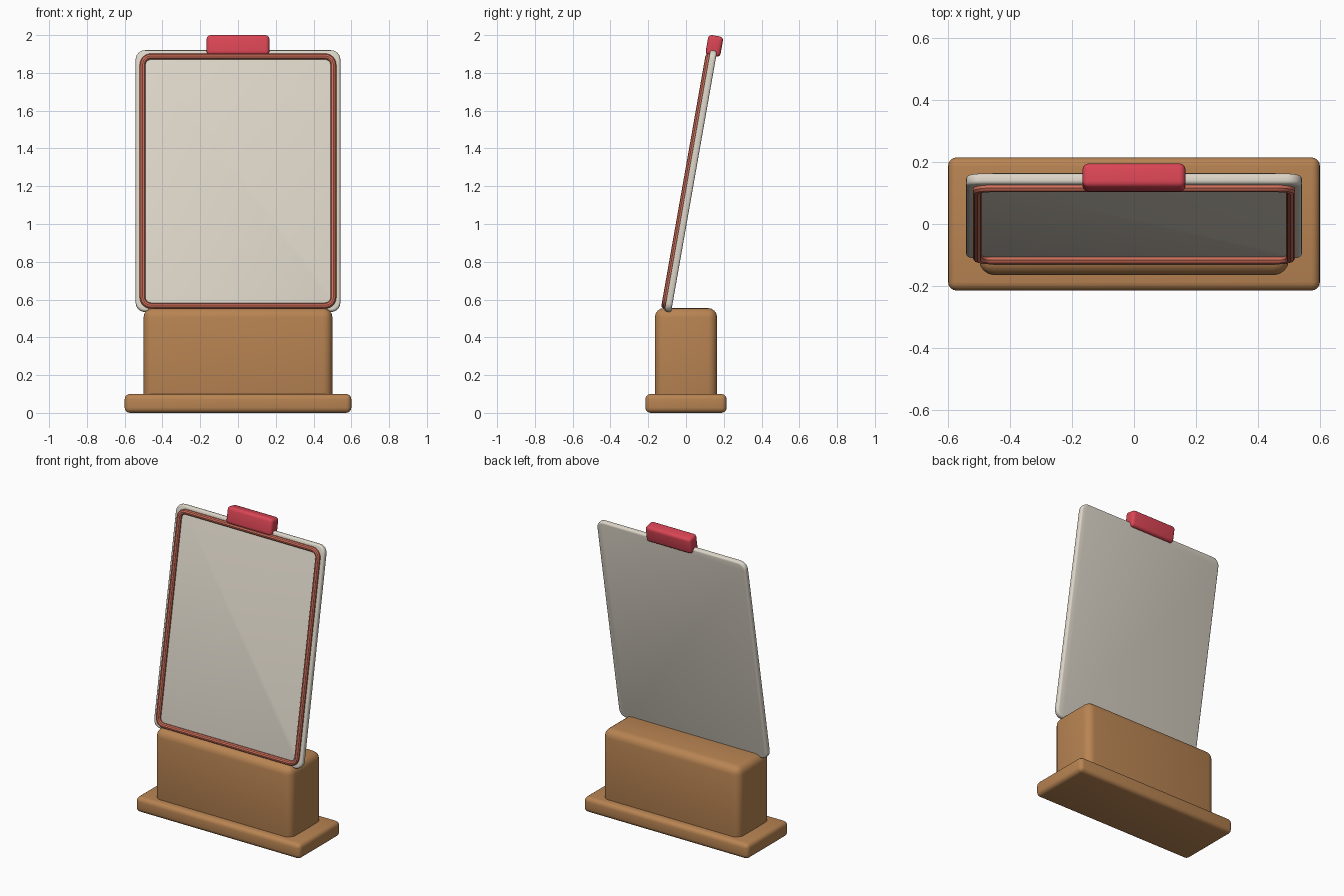
import bpy, bmesh, math
from mathutils import Matrix, Vector

if "Cube" in bpy.data.objects:
    bpy.data.objects.remove(bpy.data.objects["Cube"], do_unlink=True)

TILT = math.radians(-10)


def material(name, rgb):
    mat = bpy.data.materials.new(name)
    mat.use_nodes = True
    mat.diffuse_color = (*rgb, 1)
    mat.node_tree.nodes["Principled BSDF"].inputs["Base Color"].default_value = (*rgb, 1)
    return mat


wood = material("warm wood", (0.48, 0.23, 0.085))
ivory = material("ivory grey", (0.72, 0.67, 0.58))
coral = material("coral", (0.66, 0.17, 0.11))
red = material("clip red", (0.70, 0.06, 0.09))


def smooth(obj):
    bpy.ops.object.select_all(action="DESELECT")
    obj.select_set(True)
    bpy.context.view_layer.objects.active = obj
    bpy.ops.object.shade_smooth_by_angle(angle=math.radians(35))


def rounded_box(name, size, centre, mat, radius, tilt=0):
    """Box with softly rounded edges."""
    bm = bmesh.new()
    bmesh.ops.create_cube(bm, size=1, matrix=Matrix.Diagonal((*size, 1)))
    bmesh.ops.bevel(bm, geom=bm.edges[:], offset=radius, segments=4,
                    profile=0.5, affect="EDGES")
    return finish(bm, name, centre, mat, tilt)


def rounded_outline(width, height, radius, steps=6):
    """Corner-rounded rectangle in the x-z plane."""
    points = []
    for i, (sx, sz) in enumerate([(1, 1), (-1, 1), (-1, -1), (1, -1)]):
        cx, cz = sx * (width / 2 - radius), sz * (height / 2 - radius)
        for k in range(steps + 1):
            a = (i + k / steps) * math.pi / 2
            points.append(Vector((cx + radius * math.cos(a), 0, cz + radius * math.sin(a))))
    return points


def finish(bm, name, centre, mat, tilt):
    bmesh.ops.recalc_face_normals(bm, faces=bm.faces[:])
    mesh = bpy.data.meshes.new(name)
    bm.to_mesh(mesh)
    bm.free()
    mesh.materials.append(mat)
    obj = bpy.data.objects.new(name, mesh)
    obj.location = centre
    obj.rotation_euler.x = tilt
    bpy.context.collection.objects.link(obj)
    smooth(obj)
    return obj


# Wooden stand
rounded_box("base_plate", (1.2, 0.43, 0.1), (0, 0, 0.05), wood, 0.028)
rounded_box("pedestal_block", (1.0, 0.33, 0.505), (0, 0, 0.303), wood, 0.05)

# Leaning board: extruded outline with softened rims
thickness = 0.036
bm = bmesh.new()
face = bm.faces.new([bm.verts.new(p - Vector((0, thickness / 2, 0)))
                     for p in rounded_outline(1.084, 1.405, 0.05)])
extruded = bmesh.ops.extrude_face_region(bm, geom=[face])["geom"]
bmesh.ops.translate(bm, vec=(0, thickness, 0),
                    verts=[v for v in extruded if isinstance(v, bmesh.types.BMVert)])
rims = [e for e in bm.edges if abs(e.verts[0].co.y - e.verts[1].co.y) < thickness / 2]
bmesh.ops.bevel(bm, geom=rims, offset=0.012, segments=3, profile=0.5, affect="EDGES")
finish(bm, "board", (0, 0.025, 1.227), ivory, TILT)

# Tubular border on the board face
curve = bpy.data.curves.new("board_border", "CURVE")
curve.dimensions = "3D"
curve.bevel_depth = 0.016
curve.bevel_resolution = 3
outline = rounded_outline(1.01, 1.34, 0.045)
spline = curve.splines.new("POLY")
spline.points.add(len(outline) - 1)
for point, co in zip(spline.points, outline):
    point.co = (*co, 1)
spline.use_cyclic_u = True
curve.materials.append(coral)
border = bpy.data.objects.new("board_border", curve)
border.location = (0, 0.002, 1.227)
border.rotation_euler.x = TILT
bpy.context.collection.objects.link(border)
bpy.ops.object.select_all(action="DESELECT")
border.select_set(True)
bpy.context.view_layer.objects.active = border
bpy.ops.object.convert(target="MESH")
smooth(bpy.context.view_layer.objects.active)

# Clip gripping the top edge
rounded_box("top_clip", (0.332, 0.08, 0.108), (0, 0.15, 1.943), red, 0.02, TILT)
